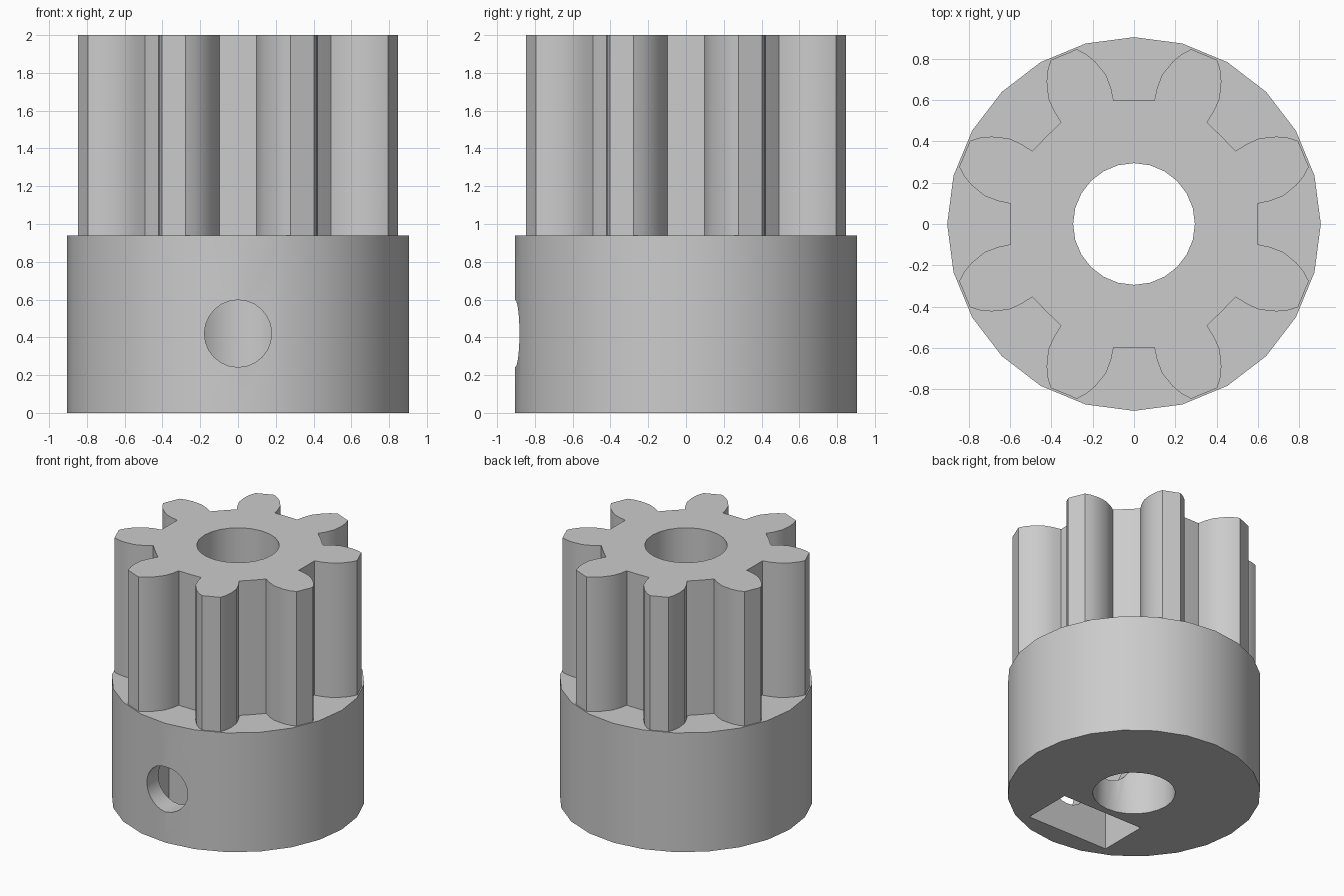
import bpy, bmesh, math
from mathutils import Matrix, Vector

default = bpy.data.objects.get("Cube")
if default:
    bpy.data.objects.remove(default, do_unlink=True)

grey = bpy.data.materials.new("plain_grey")
grey.use_nodes = True
grey.diffuse_color = (0.6, 0.6, 0.6, 1)
grey.node_tree.nodes["Principled BSDF"].inputs["Base Color"].default_value = (0.6, 0.6, 0.6, 1)


def prism(name, outline, depth, matrix):
    """Extrude a 2D outline along its local z."""
    bm = bmesh.new()
    face = bm.faces.new([bm.verts.new((x, y, 0)) for x, y in outline])
    top = bmesh.ops.extrude_face_region(bm, geom=[face])["geom"]
    bmesh.ops.translate(bm, vec=(0, 0, depth),
                        verts=[v for v in top if isinstance(v, bmesh.types.BMVert)])
    bmesh.ops.recalc_face_normals(bm, faces=bm.faces)
    bm.transform(matrix)
    mesh = bpy.data.meshes.new(name)
    bm.to_mesh(mesh)
    bm.free()
    mesh.materials.append(grey)
    obj = bpy.data.objects.new(name, mesh)
    bpy.context.collection.objects.link(obj)
    return obj


def ring(radius, sides, start=0.0):
    return [(radius * math.cos(start + math.tau * i / sides),
             radius * math.sin(start + math.tau * i / sides)) for i in range(sides)]


def combine(target, tool, operation):
    """Apply a boolean and discard the tool."""
    tool.hide_render = True
    mod = target.modifiers.new(tool.name, 'BOOLEAN')
    mod.operation, mod.object, mod.solver = operation, tool, 'EXACT'
    bpy.context.view_layer.objects.active = target
    bpy.ops.object.modifier_apply(modifier=mod.name)
    bpy.data.objects.remove(tool, do_unlink=True)


def gear_outline(teeth, root, flank):
    """Tooth flank given as (radial, half width), mirrored and repeated."""
    tooth = [(r, -w) for r, w in flank] + [(r, w) for r, w in reversed(flank)]
    points = []
    for i in range(teeth):
        turn = Matrix.Rotation(math.tau * (i + 0.5) / teeth, 2)
        points += [tuple(turn @ Vector(p)) for p in tooth]
        a = math.tau * (i + 1) / teeth
        points.append((root * math.cos(a), root * math.sin(a)))
    return points


def up(z):
    return Matrix.Translation((0, 0, z))


def toward_back(y, z):
    """Place an outline in the xz plane, extruding toward +y."""
    return Matrix.Translation((0, y, z)) @ Matrix.Rotation(-math.pi / 2, 4, 'X')


HUB_TOP, SCREW_Z = 0.94, 0.42

# Hub and toothed section
pinion = prism("pinion_gear", ring(0.905, 24), HUB_TOP, up(0))
flank = [(0.59, 0.138), (0.65, 0.149), (0.72, 0.151), (0.80, 0.127), (0.85, 0.1), (0.888, 0.068)]
teeth = prism("teeth", gear_outline(8, 0.6, flank), 2 - HUB_TOP + 0.2, up(HUB_TOP - 0.2))
combine(pinion, teeth, 'UNION')

# Shaft bore
combine(pinion, prism("bore", ring(0.295, 24), 2.4, up(-0.2)), 'DIFFERENCE')

# Set screw hole from the front into the bore
combine(pinion, prism("screw_hole", ring(0.178, 24), 1.0, toward_back(-1.0, SCREW_Z)), 'DIFFERENCE')

# Nut pocket open at the underside, with a pointed top (local y points down)
half = 0.355
point = half / math.cos(math.pi / 6)
pocket = [(-half, 0.6), (half, 0.6), (half, -point / 2), (0, -point), (-half, -point / 2)]
combine(pinion, prism("nut_pocket", pocket, 0.39, toward_back(-0.74, SCREW_Z)), 'DIFFERENCE')

# Smooth round surfaces, keep crisp edges
for obj in bpy.context.selected_objects:
    obj.select_set(False)
pinion.select_set(True)
bpy.context.view_layer.objects.active = pinion
bpy.ops.object.shade_smooth_by_angle(angle=math.radians(30))
